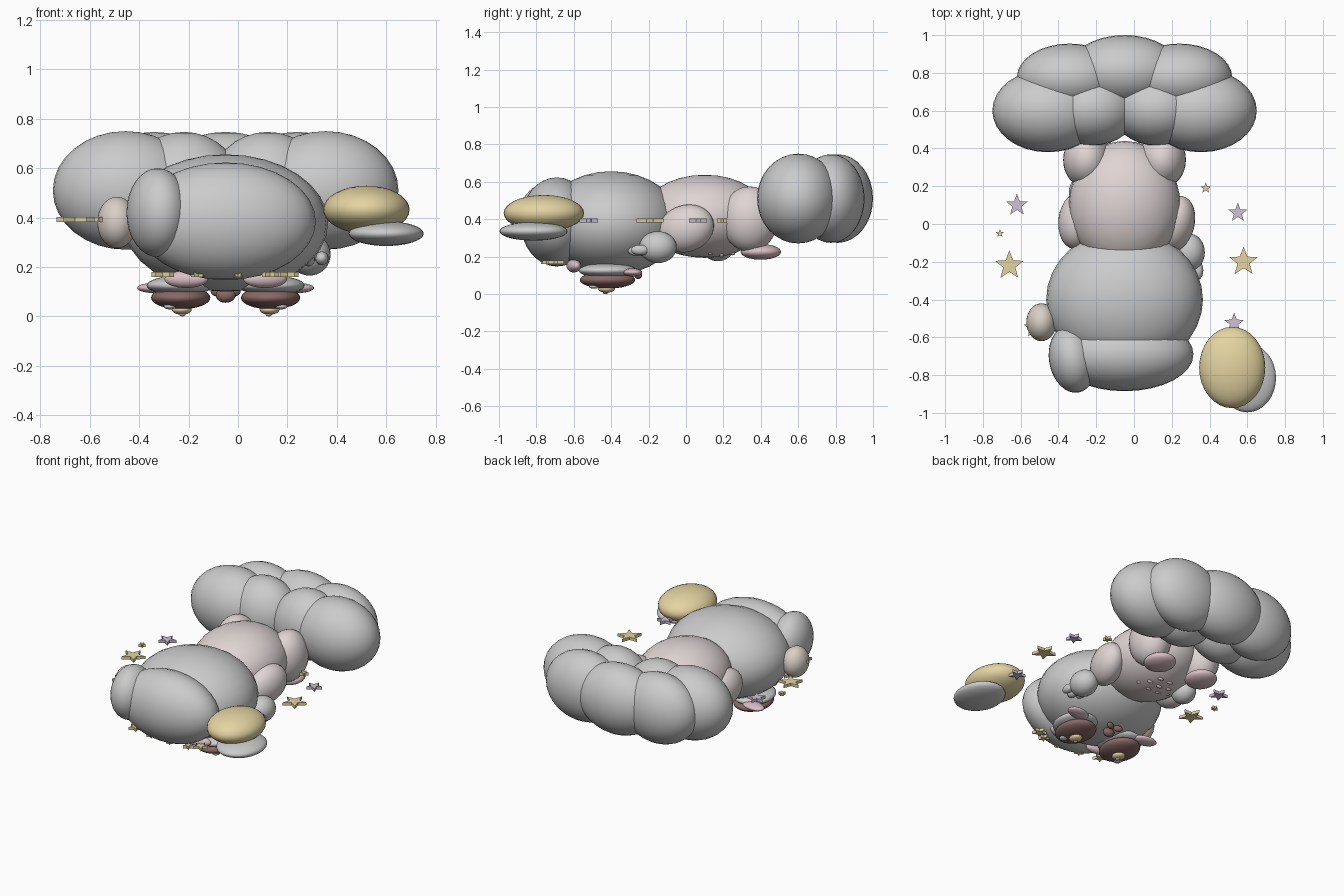
import bpy, bmesh, math

CX = -0.05  # symmetry plane of the figure
COLORS = {
    "fur": (0.70, 0.69, 0.67, 1), "pink": (0.74, 0.66, 0.66, 1),
    "rose": (0.70, 0.52, 0.56, 1), "gold": (0.78, 0.66, 0.36, 1),
    "lilac": (0.62, 0.54, 0.66, 1), "brown": (0.25, 0.14, 0.13, 1),
    "beige": (0.70, 0.63, 0.57, 1),
}
mats = {}
for key, col in COLORS.items():
    mats[key] = bpy.data.materials.new(key)
    mats[key].diffuse_color = col


def finish(bm, name, mat, loc, smooth):
    me = bpy.data.meshes.new(name)
    bm.to_mesh(me)
    bm.free()
    for p in me.polygons:
        p.use_smooth = smooth
    if mat:
        me.materials.append(mats[mat])
    ob = bpy.data.objects.new(name, me)
    ob.location = loc
    bpy.context.collection.objects.link(ob)
    return ob


def ball(name, loc, semi, mat=None, rot=(0, 0, 0), seg=32):
    bm = bmesh.new()
    bmesh.ops.create_uvsphere(bm, u_segments=seg, v_segments=seg // 2, radius=1)
    bmesh.ops.scale(bm, vec=semi, verts=bm.verts)
    ob = finish(bm, name, mat, loc, True)
    ob.rotation_euler = [math.radians(a) for a in rot]
    return ob


def pair(name, dx, y, z, semi, mat=None, rz=0):
    for side, s in (("left", -1), ("right", 1)):
        ball(f"{name}_{side}", (CX + s * dx, y, z), semi, mat, (0, 0, s * rz))


def star(name, x, y, z, r, mat="gold"):
    bm = bmesh.new()
    vs = []
    for i in range(10):
        a = math.pi / 2 + i * math.pi / 5
        rr = r if i % 2 == 0 else r * 0.42
        vs.append(bm.verts.new((rr * math.cos(a), rr * math.sin(a), -0.01)))
    f = bm.faces.new(vs)
    ext = bmesh.ops.extrude_face_region(bm, geom=[f])
    top = [v for v in ext["geom"] if isinstance(v, bmesh.types.BMVert)]
    bmesh.ops.translate(bm, vec=(0, 0, 0.02), verts=top)
    bmesh.ops.recalc_face_normals(bm, faces=bm.faces)
    finish(bm, name, mat, (x, y, z), False)


# Cloud
pair("cloud_side", 0.405, 0.60, 0.51, (0.295, 0.22, 0.24))
pair("cloud_inner", 0.17, 0.61, 0.51, (0.24, 0.195, 0.237))
pair("cloud_lower", 0.29, 0.775, 0.51, (0.28, 0.18, 0.237))
ball("cloud_bottom", (CX, 0.81, 0.51), (0.30, 0.19, 0.237))

# Body, belly, legs and feet
ball("body", (CX, 0.10, 0.415), (0.295, 0.34, 0.222), "pink")
ball("belly", (CX, 0.14, 0.32), (0.21, 0.22, 0.122), "pink")
pair("leg", 0.20, 0.34, 0.40, (0.125, 0.15, 0.175), "pink")
pair("foot", 0.17, 0.40, 0.225, (0.10, 0.108, 0.042), "rose")

# Belly marks in staggered rows
for row, (y, n) in enumerate(((0.07, 3), (0.13, 4), (0.19, 3), (0.25, 2))):
    for i in range(n):
        dx = (i - (n - 1) / 2) * 0.075
        k = 1 - (dx / 0.21) ** 2 - ((y - 0.14) / 0.22) ** 2
        ball(f"belly_mark_{row}_{i}", (CX + dx, y, 0.32 - 0.122 * math.sqrt(k)),
             (0.022, 0.013, 0.01), "rose", seg=12)

# Arms: one raised, one hanging
ball("arm_right", (0.22, 0.00, 0.35), (0.10, 0.155, 0.125), "pink", (18, 0, -15))
ball("hand_right", (0.29, -0.15, 0.25), (0.085, 0.10, 0.085))
for i, (x, y, z) in enumerate(((0.34, -0.245, 0.235), (0.285, -0.26, 0.23), (0.24, -0.235, 0.23))):
    ball(f"finger_{i}", (x, y, z), (0.027, 0.05, 0.028), seg=16)
ball("arm_left", (-0.30, 0.02, 0.35), (0.10, 0.155, 0.125), "pink", (-15, 0, -8))
ball("hand_left", (-0.27, 0.17, 0.25), (0.075, 0.085, 0.075))

# Head and sleeping cap
ball("head", (CX, -0.40, 0.378), (0.415, 0.37, 0.278))
ball("cap", (CX, -0.69, 0.385), (0.365, 0.195, 0.238))
ball("cap_fold", (-0.325, -0.715, 0.42), (0.125, 0.18, 0.18), None, (0, 0, 10))
ball("pompom", (-0.49, -0.52, 0.38), (0.08, 0.10, 0.104), "beige")

# Face
pair("eye_rim", 0.185, -0.42, 0.125, (0.135, 0.155, 0.04))
pair("eye", 0.182, -0.42, 0.075, (0.12, 0.148, 0.046), "brown")
pair("pupil", 0.178, -0.425, 0.027, (0.04, 0.045, 0.02), "gold")
pair("pupil_glint", 0.175, -0.43, 0.008, (0.013, 0.015, 0.008), "beige")
pair("eye_glint", 0.225, -0.49, 0.04, (0.025, 0.03, 0.012))
pair("cheek", 0.275, -0.285, 0.115, (0.085, 0.05, 0.022), "rose", 10)
ball("nose", (CX, -0.31, 0.085), (0.04, 0.03, 0.03), "brown")
pair("mouth", 0.03, -0.255, 0.10, (0.032, 0.018, 0.02), "brown", 20)
pair("brow", 0.16, -0.60, 0.15, (0.09, 0.035, 0.035), "rose", 12)

# Stars on the cap
for i, (x, y, r) in enumerate(((-0.305, -0.70, 0.048), (-0.16, -0.735, 0.032), (0.0, -0.76, 0.02),
                               (0.13, -0.74, 0.035), (0.20, -0.70, 0.048))):
    star(f"cap_star_{i}", x, y, 0.17, r)

# Floating stars
for i, (x, y, r, m) in enumerate((
        (-0.62, 0.10, 0.06, "lilac"), (-0.71, -0.05, 0.023, "gold"),
        (-0.66, -0.22, 0.08, "gold"), (-0.53, -0.55, 0.055, "gold"),
        (0.38, 0.19, 0.03, "gold"), (0.55, 0.06, 0.053, "lilac"),
        (0.58, -0.20, 0.08, "gold"), (0.53, -0.525, 0.055, "lilac"))):
    star(f"floating_star_{i}", x, y, 0.393, r, m)

# Moon and its pale shadow disc
ball("moon", (0.52, -0.76, 0.432), (0.175, 0.215, 0.097), "gold")
ball("moon_shade", (0.60, -0.815, 0.335), (0.152, 0.182, 0.05))
